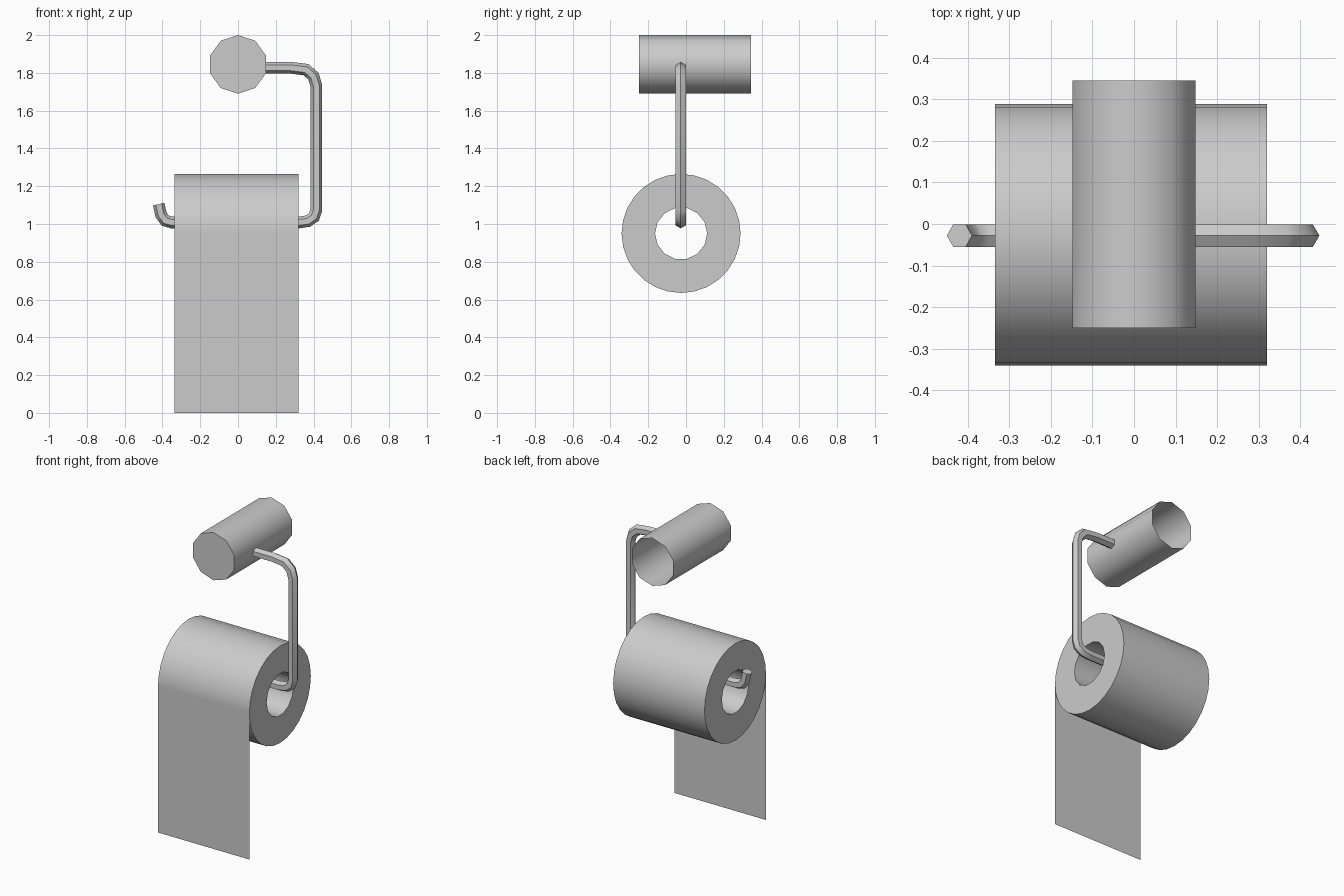
import bpy, bmesh, math
from mathutils import Vector

if "Cube" in bpy.data.objects:
    bpy.data.objects.remove(bpy.data.objects["Cube"])

grey = bpy.data.materials.new("plain grey")
grey.use_nodes = True
grey.diffuse_color = (0.6, 0.6, 0.6, 1)
grey.node_tree.nodes["Principled BSDF"].inputs["Base Color"].default_value = (0.6, 0.6, 0.6, 1)


def finish(name, bm, fix_normals=True):
    """Turn a bmesh into a smooth object with sharp edges kept."""
    if fix_normals:
        bmesh.ops.recalc_face_normals(bm, faces=bm.faces)
    mesh = bpy.data.meshes.new(name)
    bm.to_mesh(mesh)
    bm.free()
    mesh.materials.append(grey)
    obj = bpy.data.objects.new(name, mesh)
    bpy.context.collection.objects.link(obj)
    bpy.ops.object.select_all(action='DESELECT')
    obj.select_set(True)
    bpy.context.view_layer.objects.active = obj
    bpy.ops.object.shade_smooth_by_angle(angle=math.radians(50))
    return obj


def bridge(bm, a, b):
    """Join two equal rings of vertices with quads."""
    n = len(a)
    return [bm.faces.new((a[i], a[(i + 1) % n], b[(i + 1) % n], b[i])) for i in range(n)]


def ring(bm, n, place):
    return [bm.verts.new(place(2 * math.pi * i / n)) for i in range(n)]


# Wall mount: ten-sided cup, closed at the front and open at the back
bm = bmesh.new()
front, back = [ring(bm, 10, lambda a, y=y: (0.155 * math.sin(a), y, 1.845 + 0.155 * math.cos(a)))
               for y in (-0.25, 0.345)]
bridge(bm, front, back)
bm.faces.new(front)
finish("wall_mount", bm)

# Bent rod: six-sided section swept along a path in one plane
path = [Vector(p) for p in (
    (0.14, 1.827), (0.28, 1.827), (0.36, 1.817), (0.40, 1.782), (0.415, 1.73),
    (0.415, 1.075), (0.402, 1.037), (0.37, 1.015), (0.32, 1.008),
    (-0.35, 1.008), (-0.385, 1.018), (-0.407, 1.048), (-0.42, 1.105))]
bm = bmesh.new()
rings = []
for i, p in enumerate(path):
    before = (p - path[max(i - 1, 0)]).normalized()
    after = (path[min(i + 1, len(path) - 1)] - p).normalized()
    t = (before + after).normalized()
    miter = 1 / t.dot(after if after.length else before)
    side = Vector((-t.y, t.x)) * 0.031 * miter
    rings.append(ring(bm, 6, lambda a: (p.x + side.x * math.cos(a),
                                        -0.028 + 0.031 * math.sin(a),
                                        p.y + side.y * math.cos(a))))
for a, b in zip(rings, rings[1:]):
    bridge(bm, a, b)
bm.faces.new(rings[0])
bm.faces.new(rings[-1])
finish("bent_rod", bm)

# Paper roll: thick tube with a coarser hole through it
bm = bmesh.new()
loops = {}
for x in (-0.335, 0.32):
    for r, n in ((0.315, 28), (0.138, 14)):
        loops[x, r] = ring(bm, n, lambda a: (x, -0.026 - r * math.cos(a), 0.95 + r * math.sin(a)))
for r in (0.315, 0.138):
    bridge(bm, loops[-0.335, r], loops[0.32, r])
for x in (-0.335, 0.32):
    outer, inner = loops[x, 0.315], loops[x, 0.138]
    for i in range(14):
        j = (i + 1) % 14
        bm.faces.new((outer[2 * i], outer[2 * i + 1], inner[i]))
        bm.faces.new((outer[2 * i + 1], outer[2 * j], inner[j], inner[i]))
finish("paper_roll", bm)

# Hanging sheet: single flat face, tangent to the front of the roll
bm = bmesh.new()
bm.faces.new([bm.verts.new((x, -0.341, z)) for x, z in
              ((-0.335, 0), (0.32, 0), (0.32, 0.95), (-0.335, 0.95))])
finish("hanging_sheet", bm, False)
